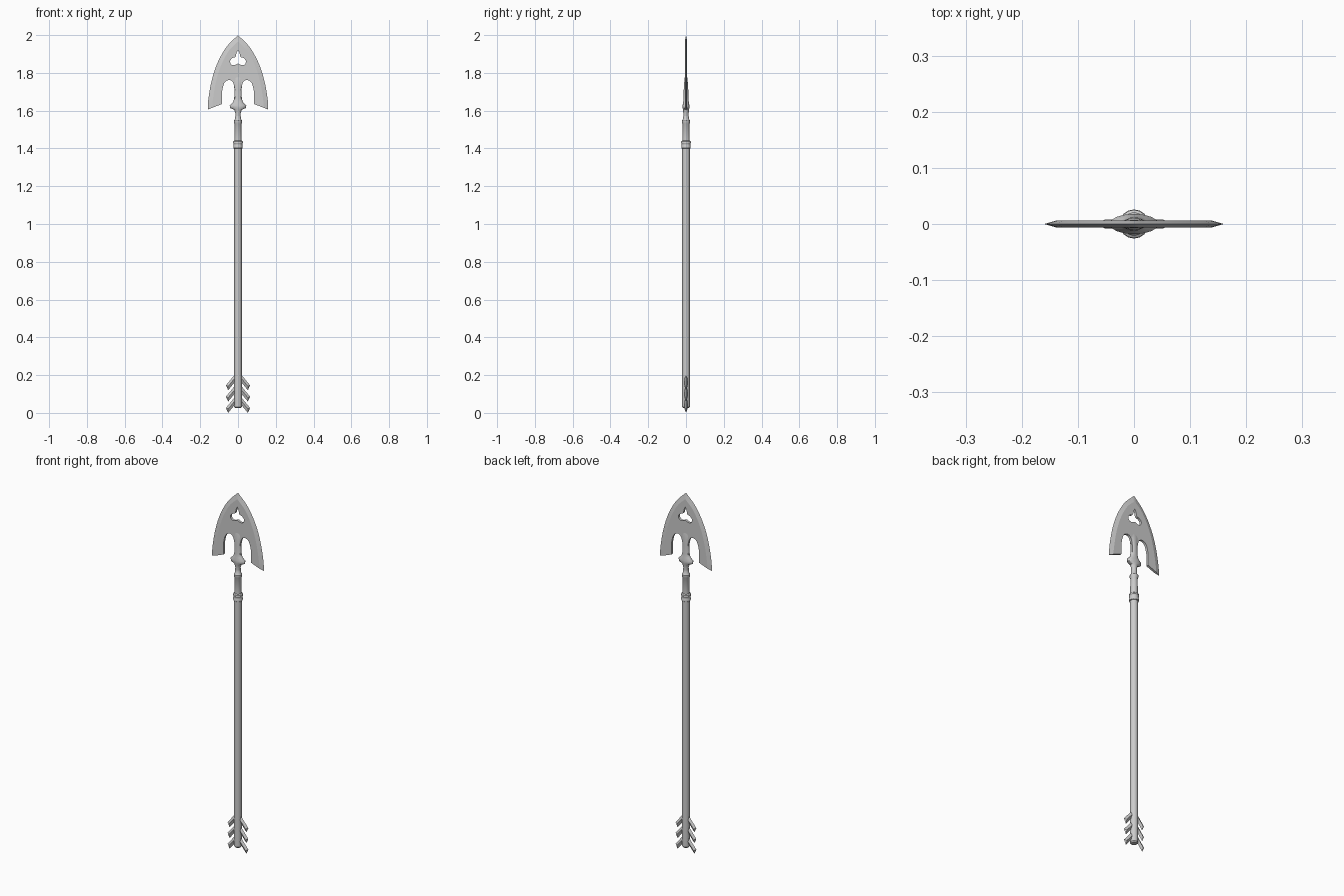
import bpy, bmesh, math
from mathutils import Vector

if "Cube" in bpy.data.objects:
    bpy.data.objects.remove(bpy.data.objects["Cube"])

T = 0.0065  # half thickness of the blade


def smooth(pts, n=5):
    """Catmull-Rom through 2D points."""
    p = [Vector(q) for q in pts]
    p = [2 * p[0] - p[1]] + p + [2 * p[-1] - p[-2]]
    out = []
    for i in range(1, len(p) - 2):
        a, b, c, d = p[i - 1:i + 3]
        for k in range(n):
            t = k / n
            out.append(0.5 * (2 * b + (c - a) * t + (2 * a - 5 * b + 4 * c - d) * t * t
                              + (3 * b - a - 3 * c + d) * t ** 3))
    return out + [p[-2]]


def finish(name, bm, angle=35):
    bmesh.ops.remove_doubles(bm, verts=bm.verts, dist=1e-5)
    bmesh.ops.recalc_face_normals(bm, faces=bm.faces)
    me = bpy.data.meshes.new(name)
    bm.to_mesh(me)
    bm.free()
    ob = bpy.data.objects.new(name, me)
    bpy.context.collection.objects.link(ob)
    bpy.ops.object.select_all(action='DESELECT')
    ob.select_set(True)
    bpy.context.view_layer.objects.active = ob
    bpy.ops.object.shade_smooth_by_angle(angle=math.radians(angle))
    return ob


def lathe(name, rows, sides=16):
    """Stack of elliptical rings: (z, x radius, y radius)."""
    bm = bmesh.new()
    rings = []
    for z, rx, ry in rows:
        rings.append([bm.verts.new((rx * math.cos(2 * math.pi * i / sides),
                                    ry * math.sin(2 * math.pi * i / sides), z)) for i in range(sides)])
    for a, b in zip(rings, rings[1:]):
        for i in range(sides):
            j = (i + 1) % sides
            bm.faces.new((a[i], a[j], b[j], b[i]))
    bm.faces.new(rings[0])
    bm.faces.new(rings[-1])
    return finish(name, bm)


def mirrored(half):
    """Close a right-hand half outline whose ends lie on x = 0."""
    return half + [Vector((-p.x, p.y)) for p in reversed(half[1:-1])]


# blade plate: flat outline with a trefoil hole
rim = smooth([(0, 1.966), (0.048, 1.918), (0.09, 1.84), (0.117, 1.752), (0.133, 1.66), (0.137, 1.615)])
edge = smooth([(0, 2.0), (0.062, 1.936), (0.11, 1.85), (0.14, 1.757), (0.157, 1.66), (0.16, 1.606)])
arch = smooth([(0.085, 1.635), (0.085, 1.695), (0.073, 1.745), (0.05, 1.762), (0.03, 1.755),
               (0.019, 1.725), (0.017, 1.68), (0.022, 1.64)])
hole = smooth([(0, 1.922), (0.008, 1.905), (0.013, 1.885), (0.03, 1.878), (0.042, 1.862),
               (0.036, 1.845), (0.02, 1.841), (0, 1.849)], 4)
cu = bpy.data.curves.new("blade_outline", 'CURVE')
cu.dimensions = '2D'
cu.fill_mode = 'BOTH'
cu.extrude = T
for loop in (mirrored(rim + arch + [Vector((0, 1.64))]), mirrored(hole)):
    sp = cu.splines.new('POLY')
    sp.points.add(len(loop) - 1)
    for q, p in zip(sp.points, loop):
        q.co = (p.x, p.y, 0, 1)
    sp.use_cyclic_u = True
tmp = bpy.data.objects.new("blade_outline", cu)
bpy.context.collection.objects.link(tmp)
dg = bpy.context.evaluated_depsgraph_get()
me = bpy.data.meshes.new_from_object(tmp.evaluated_get(dg))
bm = bmesh.new()
bm.from_mesh(me)
for v in bm.verts:
    v.co = (v.co.x, -v.co.z, v.co.y)
bpy.data.objects.remove(tmp)
finish("blade_plate", bm)

# sharpened cutting edge around the blade
bm = bmesh.new()
for s in (1, -1):
    rows = [[bm.verts.new((s * p.x, y, p.y)) for p, y in ((e, 0), (r, T), (r, -T))]
            for e, r in zip(edge, rim)]
    for a, b in zip(rows, rows[1:]):
        for i, j in ((0, 1), (0, 2)):
            bm.faces.new((a[i], a[j], b[j], b[i]))
    bm.faces.new(rows[-1])
finish("cutting_edge", bm)

# raised stem with flared collar, blending into the blade
lathe("blade_stem", [(1.54, 0.015, 0.015), (1.585, 0.014, 0.014), (1.605, 0.02, 0.016),
                     (1.614, 0.042, 0.018), (1.628, 0.044, 0.018), (1.645, 0.026, 0.015),
                     (1.665, 0.02, 0.013), (1.71, 0.019, 0.012), (1.745, 0.022, 0.010),
                     (1.775, 0.03, 0.007), (1.79, 0.02, 0.004)])

# socket with ring collars
lathe("socket", [(r[0], r[1], r[1]) for r in
                 [(1.40, 0.021), (1.402, 0.024), (1.412, 0.025), (1.416, 0.023), (1.425, 0.023),
                  (1.43, 0.026), (1.438, 0.025), (1.442, 0.019), (1.53, 0.018), (1.535, 0.021),
                  (1.548, 0.021), (1.555, 0.016), (1.575, 0.014)]])

# shaft
lathe("shaft", [(0.026, 0.015, 0.015), (0.032, 0.02, 0.02), (1.41, 0.02, 0.02)])

# fletching: three pairs of swept barbs, thick in the middle and thin at the edges
bm = bmesh.new()
for k in range(3):
    for s in (1, -1):
        z0 = 0.06 * k
        mid = [((0.008, 0.072 + z0), (0.008, 0.05 + z0)), ((0.056, 0.015 + z0), (0.054, 0.012 + z0))]
        outline = [(0.008, 0.094), (0.064, 0.026), (0.052, 0.0), (0.008, 0.054)]
        o = [bm.verts.new((s * x, 0, z + z0)) for x, z in outline]
        for y in (0.008, -0.008):
            a = bm.verts.new((s * 0.008, y, 0.074 + z0))
            b = bm.verts.new((s * 0.052, y, 0.021 + z0))
            bm.faces.new((o[0], o[1], b, a))
            bm.faces.new((o[1], o[2], b))
            bm.faces.new((o[2], o[3], a, b))
finish("fletching", bm, 10)
